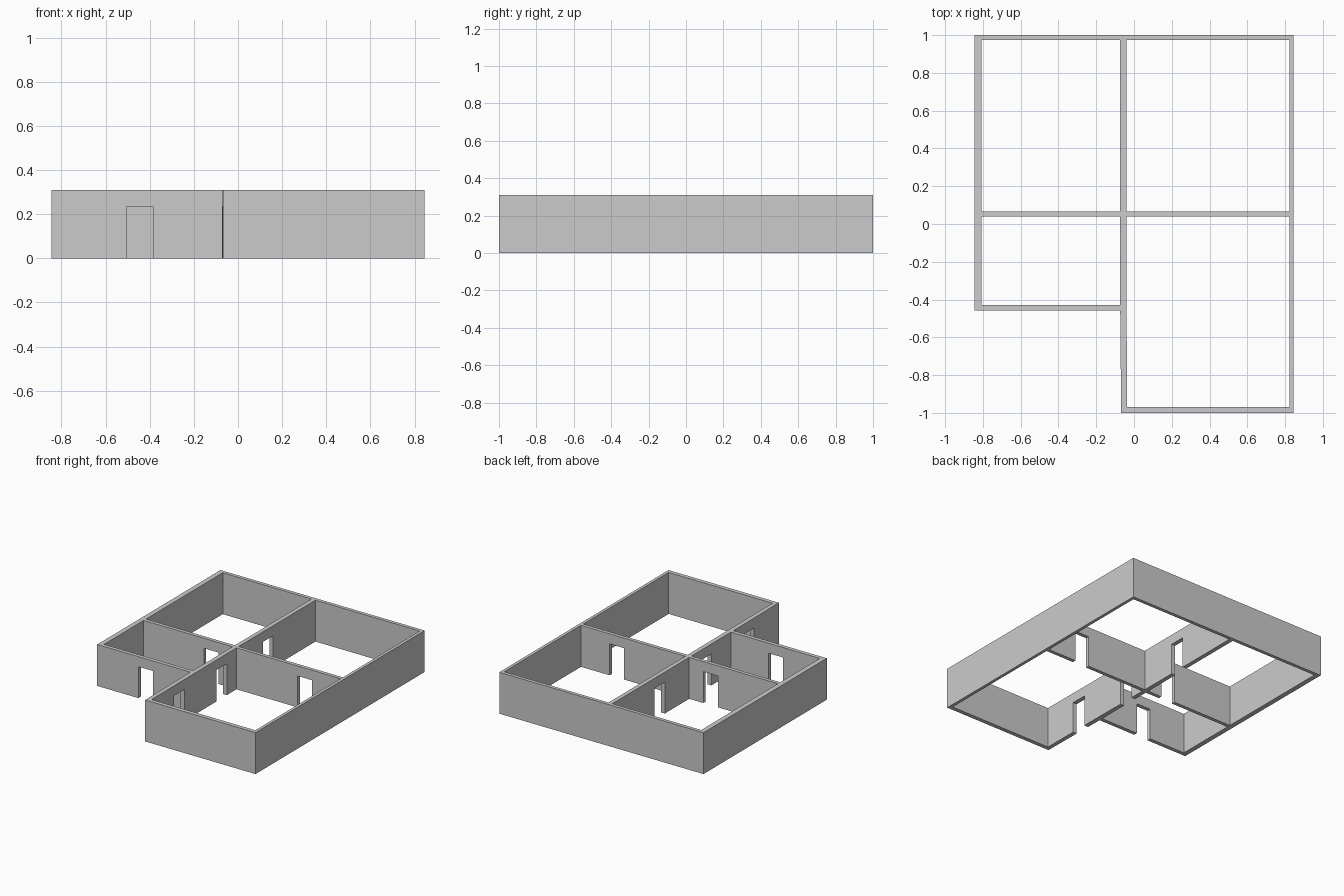
import bpy, bmesh
from mathutils import Matrix, Vector

if "Cube" in bpy.data.objects:
    bpy.data.objects.remove(bpy.data.objects["Cube"])

WALL_H, DOOR_H = 0.31, 0.235


def rect(x0, x1, y0, y1):
    return [(x0, y0), (x1, y0), (x1, y1), (x0, y1)]


# Floor plan: L-shaped outer outline followed by the four room voids
outline = [(-0.845, -0.457), (-0.073, -0.457), (-0.068, -1.0),
           (0.845, -1.0), (0.845, 1.0), (-0.845, 1.0)]
rooms = [
    rect(-0.808, -0.073, 0.067, 0.974),     # back left
    rect(-0.041, 0.822, 0.067, 0.974),      # back right
    rect(-0.808, -0.073, -0.428, 0.04),     # front left
    [(-0.037, -0.969), (0.822, -0.969), (0.822, 0.04), (-0.041, 0.04)],
]

# Walls: filled plan profile extruded to wall height
curve = bpy.data.curves.new("floor_plan", 'CURVE')
curve.dimensions = '2D'
curve.fill_mode = 'BOTH'
curve.extrude = WALL_H / 2
for loop in [outline] + rooms:
    spline = curve.splines.new('POLY')
    spline.points.add(len(loop) - 1)
    for point, (x, y) in zip(spline.points, loop):
        point.co = (x, y, 0, 1)
    spline.use_cyclic_u = True
walls = bpy.data.objects.new("house_walls", curve)
bpy.context.collection.objects.link(walls)
bpy.context.view_layer.objects.active = walls
walls.select_set(True)
bpy.ops.object.convert(target='MESH')
walls = bpy.context.object

bm = bmesh.new()
bm.from_mesh(walls.data)
bmesh.ops.remove_doubles(bm, verts=bm.verts, dist=0.0005)
bmesh.ops.translate(bm, verts=bm.verts, vec=(0, 0, WALL_H / 2))
bmesh.ops.recalc_face_normals(bm, faces=bm.faces)
for f in bm.faces:
    f.smooth = False
bm.to_mesh(walls.data)
bm.free()

# Doorways: boxes cut through the walls, open at the floor
doors = [
    rect(-0.505, -0.385, -0.50, -0.39),     # entrance
    rect(-0.31, -0.19, 0.0, 0.11),          # between left rooms
    rect(0.465, 0.585, 0.0, 0.11),          # between right rooms
    rect(-0.12, 0.01, 0.355, 0.475),        # between back rooms
    rect(-0.12, 0.01, -0.195, -0.075),      # between front rooms
    rect(-0.12, 0.01, -0.70, -0.58),        # porch door
]
bm = bmesh.new()
for (x0, y0), _, (x1, y1), _ in doors:
    z0, z1 = -0.1, DOOR_H
    centre = Vector(((x0 + x1) / 2, (y0 + y1) / 2, (z0 + z1) / 2))
    size = Matrix.Diagonal((x1 - x0, y1 - y0, z1 - z0, 1))
    bmesh.ops.create_cube(bm, size=1, matrix=Matrix.Translation(centre) @ size)
mesh = bpy.data.meshes.new("doorway_cutter")
bm.to_mesh(mesh)
bm.free()
cutter = bpy.data.objects.new("doorway_cutter", mesh)
bpy.context.collection.objects.link(cutter)
cutter.hide_render = True

cut = walls.modifiers.new("doorways", 'BOOLEAN')
cut.operation = 'DIFFERENCE'
cut.solver = 'EXACT'
cut.object = cutter
bpy.context.view_layer.objects.active = walls
bpy.ops.object.modifier_apply(modifier=cut.name)
bpy.data.objects.remove(cutter)
